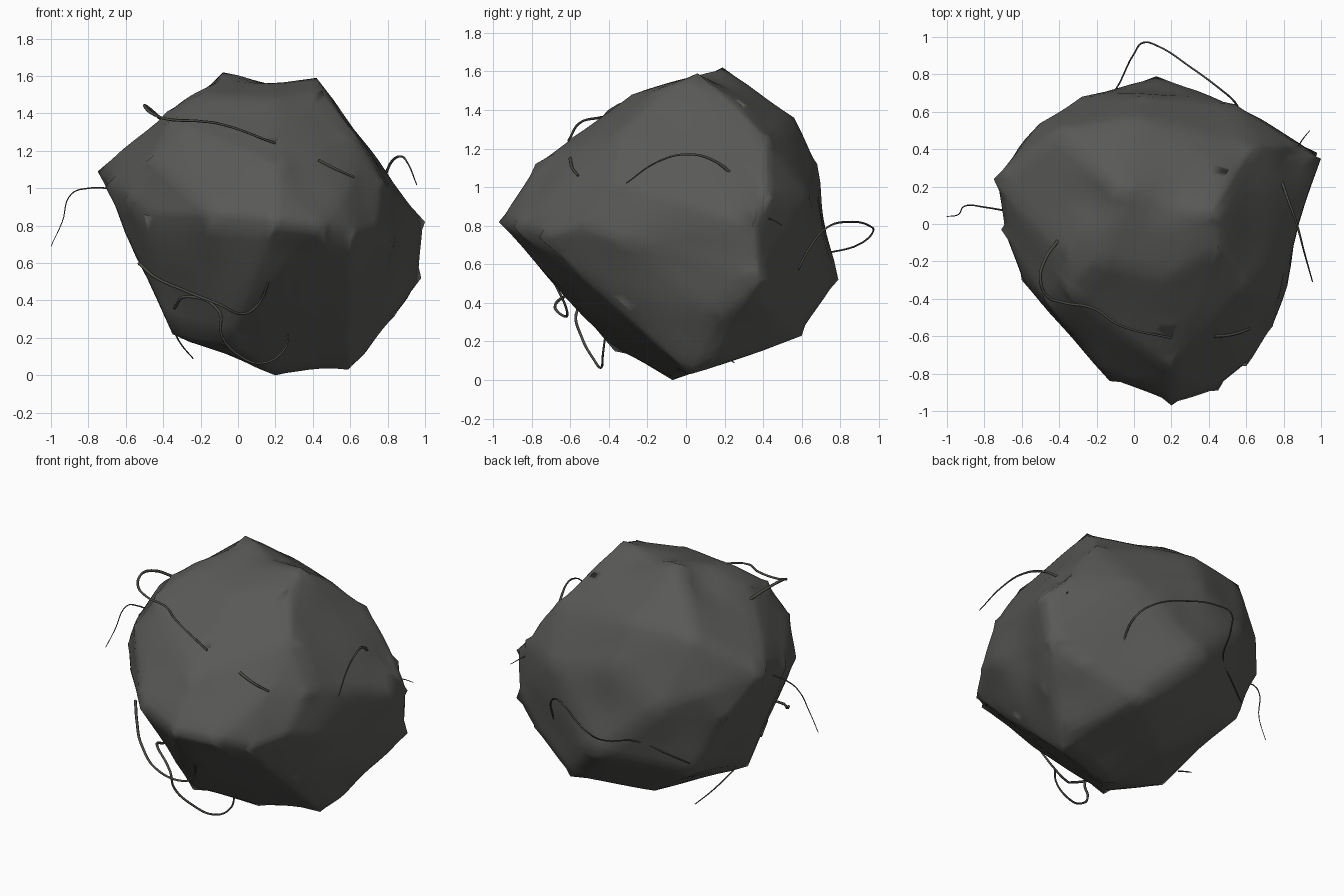
import bpy, bmesh
from mathutils import Vector, noise


def material(name, color):
    m = bpy.data.materials.new(name)
    m.diffuse_color = color
    return m


ROCK = material("dark_stone", (0.10, 0.10, 0.095, 1))
ROOT = material("dark_root", (0.07, 0.07, 0.06, 1))

# Rock: main corners, wrapped in a hull
corners = [
    # crown
    (-.08, .19, 1.62), (.42, .06, 1.59), (.45, -.12, 1.52), (-.20, -.20, 1.50),
    (.20, -.28, 1.48), (-.38, -.16, 1.41), (.50, .28, 1.43), (0, .56, 1.36),
    (-.40, .50, 1.34), (-.35, -.36, 1.37),
    # left side
    (-.75, .24, 1.09), (-.71, -.03, 1.01), (-.60, -.30, .95), (-.50, -.42, .86),
    (-.47, -.42, 1.16), (-.60, .43, .82), (-.40, .48, .42), (-.50, .54, 1.0),
    # front ridge and face
    (.20, -.97, .82), (-.13, -.84, .85), (.45, -.89, .79), (.60, -.76, .74),
    (.20, -.78, 1.12), (.20, -.60, 1.25), (.62, -.55, 1.06), (.20, -.70, .52),
    # right side
    (1.0, .35, .82), (.98, .38, .52), (.84, .17, .32), (.88, .43, .95),
    (.79, .20, 1.09), (.65, .42, 1.26), (.62, -.33, 1.30), (.78, -.37, 1.04),
    (.82, -.33, .72), (.64, -.33, .40), (.74, -.55, .80),
    # back
    (.12, .79, .52), (-.28, .68, .90), (.05, .68, 1.12), (.54, .64, .95),
    (.43, .60, .23), (.80, .45, .40),
    # underside
    (.20, -.07, 0), (.59, .02, .03), (.65, .13, .09), (-.07, -.37, .15),
    (-.35, -.15, .22), (.02, .30, .13),
]
# hollows: centre, radius, depth
dents = [((.90, 0, .65), .36, .05), ((-.22, .12, 1.53), .20, .04), ((.17, .13, 1.60), .18, .035),
         ((.12, .74, .82), .24, .025), ((.90, .36, 1.0), .15, .02)]
bm = bmesh.new()
for c in corners:
    bm.verts.new(c)
bmesh.ops.convex_hull(bm, input=bm.verts[:])
bmesh.ops.delete(bm, geom=[v for v in bm.verts if not v.link_faces], context='VERTS')
tips = {v.co.to_tuple(3) for v in bm.verts}
bmesh.ops.subdivide_edges(bm, edges=bm.edges[:], cuts=5, use_grid_fill=True)
bmesh.ops.triangulate(bm, faces=[f for f in bm.faces if len(f.verts) > 4])
# soften facets while keeping the corners, then dent the surface
soft = [v for v in bm.verts if v.co.to_tuple(3) not in tips]
for _ in range(2):
    bmesh.ops.smooth_vert(bm, verts=soft, factor=0.25, use_axis_x=True, use_axis_y=True, use_axis_z=True)
bm.normal_update()
for v in soft:
    push = 0.014 * noise.noise(v.co * 3.5)
    for centre, radius, depth in dents:
        t = 1 - (v.co - Vector(centre)).length / radius
        if t > 0:
            push -= depth * t * t * (3 - 2 * t)
    v.co += v.normal * push
bmesh.ops.recalc_face_normals(bm, faces=bm.faces[:])
for f in bm.faces:
    f.smooth = True
mesh = bpy.data.meshes.new("rock")
bm.to_mesh(mesh)
bm.free()
mesh.materials.append(ROCK)
rock = bpy.data.objects.new("rock", mesh)
bpy.context.collection.objects.link(rock)


# Roots: thin curved tubes that come out of the rock
def root(name, pts, r0=0.009, r1=0.006):
    cu = bpy.data.curves.new(name, 'CURVE')
    cu.dimensions = '3D'
    cu.bevel_depth = 1.0
    cu.bevel_resolution = 1
    cu.resolution_u = 6
    cu.use_fill_caps = True
    s = cu.splines.new('BEZIER')
    s.bezier_points.add(len(pts) - 1)
    for i, (b, p) in enumerate(zip(s.bezier_points, pts)):
        b.co = Vector(p)
        b.handle_left_type = b.handle_right_type = 'AUTO'
        b.radius = r0 + (r1 - r0) * i / (len(pts) - 1)
    cu.materials.append(ROOT)
    bpy.context.collection.objects.link(bpy.data.objects.new(name, cu))


root("top_left_root", [(-.40, -.08, 1.36), (-.48, -.20, 1.43), (-.50, -.30, 1.44), (-.46, -.39, 1.40),
                       (-.38, -.42, 1.37), (-.22, -.45, 1.36), (-.08, -.54, 1.34), (.20, -.61, 1.24)])
root("front_root", [(.43, -.60, 1.15), (.53, -.59, 1.10), (.62, -.56, 1.06)])
root("right_root", [(.78, .26, 1.05), (.82, .14, 1.14), (.87, 0, 1.17), (.91, -.15, 1.13), (.955, -.31, 1.02)],
     .009, .003)
root("left_root", [(-.68, .07, 1.0), (-.80, .09, 1.0), (-.89, .10, .97), (-.94, .05, .82), (-1.0, .04, .69)],
     .005, .002)
root("back_root", [(.57, .56, .53), (.54, .65, .70), (.45, .73, .79), (.30, .84, .82), (.13, .95, .80),
                   (.05, .97, .77), (0, .91, .71), (-.13, .68, .64), (-.27, .60, .57), (-.40, .53, .51)],
     .006, .004)
root("lower_front_root", [(-.53, -.32, .60), (-.45, -.42, .53), (-.30, -.58, .46), (-.10, -.68, .38),
                          (.03, -.62, .33), (.10, -.62, .37), (.17, -.69, .52)])
root("lower_loop_root", [(-.34, -.30, .36), (-.28, -.45, .42), (-.10, -.57, .34), (-.09, -.54, .22),
                         (0, -.48, .11), (.13, -.44, .065), (.25, -.43, .14), (.27, -.42, .22)], .009, .005)
root("bottom_left_root", [(-.35, 0, .25), (-.30, .15, .16), (-.24, .25, .09)], .005, .003)
root("right_tip_root", [(.86, .38, .85), (.90, .45, .83), (.94, .50, .80)], .004, .002)
